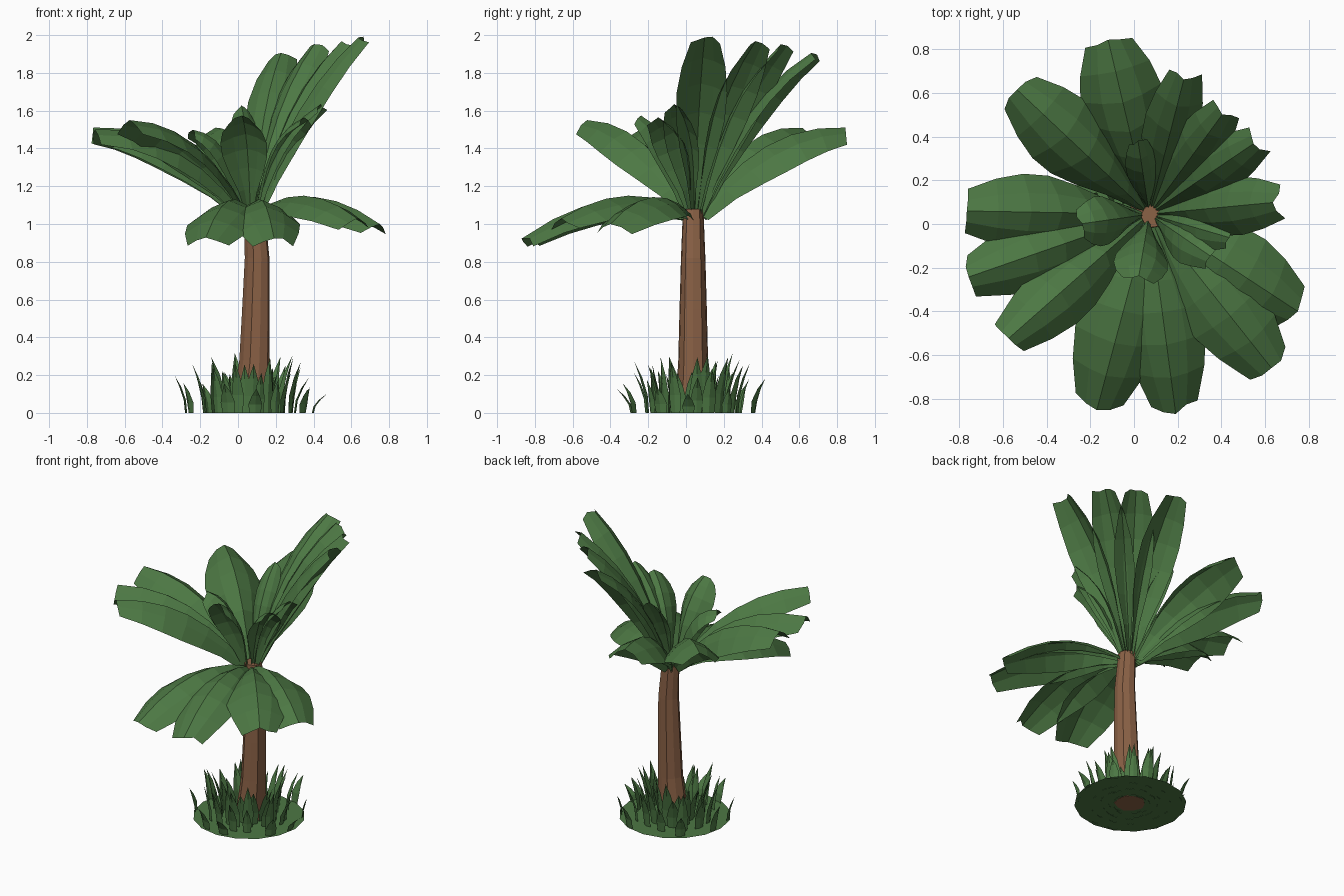
import bpy, math, random
from mathutils import Vector

random.seed(4)
cube = bpy.data.objects.get("Cube")
if cube:
    bpy.data.objects.remove(cube, do_unlink=True)


def material(name, rgb):
    m = bpy.data.materials.new(name)
    m.use_nodes = True
    m.diffuse_color = (*rgb, 1)
    bsdf = next(n for n in m.node_tree.nodes if n.type == 'BSDF_PRINCIPLED')
    bsdf.inputs["Base Color"].default_value = (*rgb, 1)
    return m


GREEN = material("leaf green", (0.073, 0.187, 0.057))
BROWN = material("bark brown", (0.26, 0.122, 0.062))
UP = Vector((0, 0, 1))
BASE = Vector((0.06, 0.035, 0))
CROWN = Vector((0.07, 0.045, 1.05))


def make(name, verts, faces, mat):
    me = bpy.data.meshes.new(name)
    me.from_pydata(verts, [], faces)
    me.materials.append(mat)
    ob = bpy.data.objects.new(name, me)
    bpy.context.collection.objects.link(ob)
    return ob


def grid_faces(rows, cols, start=0):
    return [(start + r * cols + c, start + r * cols + c + 1,
             start + (r + 1) * cols + c + 1, start + (r + 1) * cols + c)
            for r in range(rows - 1) for c in range(cols - 1)]


# Palm leaf: an arched strip along a curve, folded at the stem, blunt ragged tip
WIDTHS = (0.14, 0.4, 0.74, 0.96, 1.0, 0.86, 0.58)
DROPS = (0.35, 0.65, 0.9, 1.0, 0.95, 0.8, 0.6)
ACROSS = (-1, -0.5, 0, 0.5, 1)


def leaf(name, tip, width, reach, lift, sag):
    tip = Vector(tip)
    out = tip - CROWN
    out.z = 0
    d = out.normalized()
    side = d.cross(UP)
    start = CROWN + d * 0.025
    ctrl = CROWN + out * reach
    ctrl.z = lift
    verts = []
    rows = len(WIDTHS)
    for i, (wf, df) in enumerate(zip(WIDTHS, DROPS)):
        t = i / (rows - 1)
        p = start * (1 - t) ** 2 + ctrl * 2 * t * (1 - t) + tip * t * t
        tan = ((ctrl - start) * (1 - t) + (tip - ctrl) * t).normalized()
        normal = side.cross(tan)
        drop = sag * width / 2 * df
        for u in ACROSS:
            v = p + side * width / 2 * wf * u - normal * drop * abs(u) ** 1.5
            if i == rows - 1:
                v += tan * random.uniform(-0.02, 0.015)
            verts.append(v)
    return make(name, verts, grid_faces(rows, len(ACROSS)), GREEN)


# Spreading leaves at the back and right side
for n, (x, y, z, w) in enumerate([(-0.12, 0.85, 1.51, 0.38), (-0.53, 0.61, 1.51, 0.36),
                                  (-0.78, 0.06, 1.51, 0.35), (-0.75, -0.24, 1.5, 0.33),
                                  (-0.57, -0.52, 1.55, 0.31)]):
    leaf(f"spreading_leaf_{n + 1}", (x, y, z), w, 0.42, 1.54, 0.8)

# Drooping leaves at the front and left side
for n, (x, y, z, w) in enumerate([(-0.17, -0.85, 0.93, 0.39), (0.19, -0.86, 0.93, 0.37),
                                  (0.63, -0.66, 1.03, 0.38), (0.75, -0.4, 1.0, 0.39)]):
    leaf(f"drooping_leaf_{n + 1}", (x, y, z), w, 0.48, 1.26, 0.55)

# Tall leaves rising to the back left
for n, (x, y, z, w) in enumerate([(0.65, 0.1, 2.0, 0.27), (0.55, 0.37, 1.97, 0.25),
                                  (0.41, 0.51, 1.96, 0.25), (0.23, 0.67, 1.91, 0.26)]):
    leaf(f"tall_leaf_{n + 1}", (x, y, z), w, 0.34, 1.66, 0.65)

# Short inner leaves
for n, (x, y, z, w) in enumerate([(-0.25, 0.0, 1.5, 0.23), (0.02, -0.25, 1.58, 0.25),
                                  (0.34, -0.14, 1.56, 0.21), (0.02, 0.37, 1.62, 0.15),
                                  (0.43, -0.06, 1.63, 0.18)]):
    leaf(f"inner_leaf_{n + 1}", (x, y, z), w, 0.3, 1.48, 0.7)

# Trunk: fluted rings stacked up a gentle bend
SIDES = 10
RINGS = [(0.0, 0.065, 0.1), (0.28, 0.09, 0.083), (0.55, 0.098, 0.076),
         (0.82, 0.104, 0.068), (1.08, 0.088, 0.057)]
verts = []
for z, x, r in RINGS:
    for s in range(SIDES):
        a = math.tau * s / SIDES
        rr = r * (1.0 if s % 2 else 0.92)
        verts.append((x + rr * math.cos(a), 0.038 + rr * math.sin(a), z))
faces = [(r * SIDES + s, r * SIDES + (s + 1) % SIDES,
          (r + 1) * SIDES + (s + 1) % SIDES, (r + 1) * SIDES + s)
         for r in range(len(RINGS) - 1) for s in range(SIDES)]
top = (len(RINGS) - 1) * SIDES
faces += [tuple(reversed(range(SIDES))), tuple(range(top, top + SIDES))]
make("trunk", verts, faces, BROWN)

# Flat ground disc with an opening for the trunk
DISC = 16
verts = [BASE + Vector((math.cos(math.tau * s / DISC), math.sin(math.tau * s / DISC), 0)) * r
         + UP * 0.002 for r in (0.085, 0.355) for s in range(DISC)]
faces = [(s, DISC + s, DISC + (s + 1) % DISC, (s + 1) % DISC) for s in range(DISC)]
make("ground_disc", verts, faces, GREEN)

# Grass: rings of pointed blades that bend outwards
verts, faces = [], []


def blade(angle, radius, height, width, bend):
    d = Vector((math.cos(angle), math.sin(angle), 0))
    side = d.cross(UP)
    first = len(verts)
    for t, w in ((0, 0.8), (0.35, 1), (0.7, 0.6)):
        p = BASE + d * (radius + bend * t * t) + UP * height * t
        verts.extend([p - side * width / 2 * w, p + d * width * 0.12, p + side * width / 2 * w])
    verts.append(BASE + d * (radius + bend) + UP * height)
    faces.extend(grid_faces(3, 3, first))
    faces.extend([(first + 6, first + 7, first + 9), (first + 7, first + 8, first + 9)])


for count, radius, low, high in ((10, 0.12, 0.18, 0.28), (14, 0.18, 0.2, 0.32),
                                 (13, 0.25, 0.16, 0.28), (9, 0.335, 0.09, 0.2)):
    for s in range(count):
        blade(math.tau * (s + random.uniform(-0.3, 0.3)) / count,
              radius + random.uniform(-0.02, 0.01), random.uniform(low, high),
              random.uniform(0.055, 0.085), random.uniform(0.03, 0.08))
make("grass_blades", verts, faces, GREEN)
